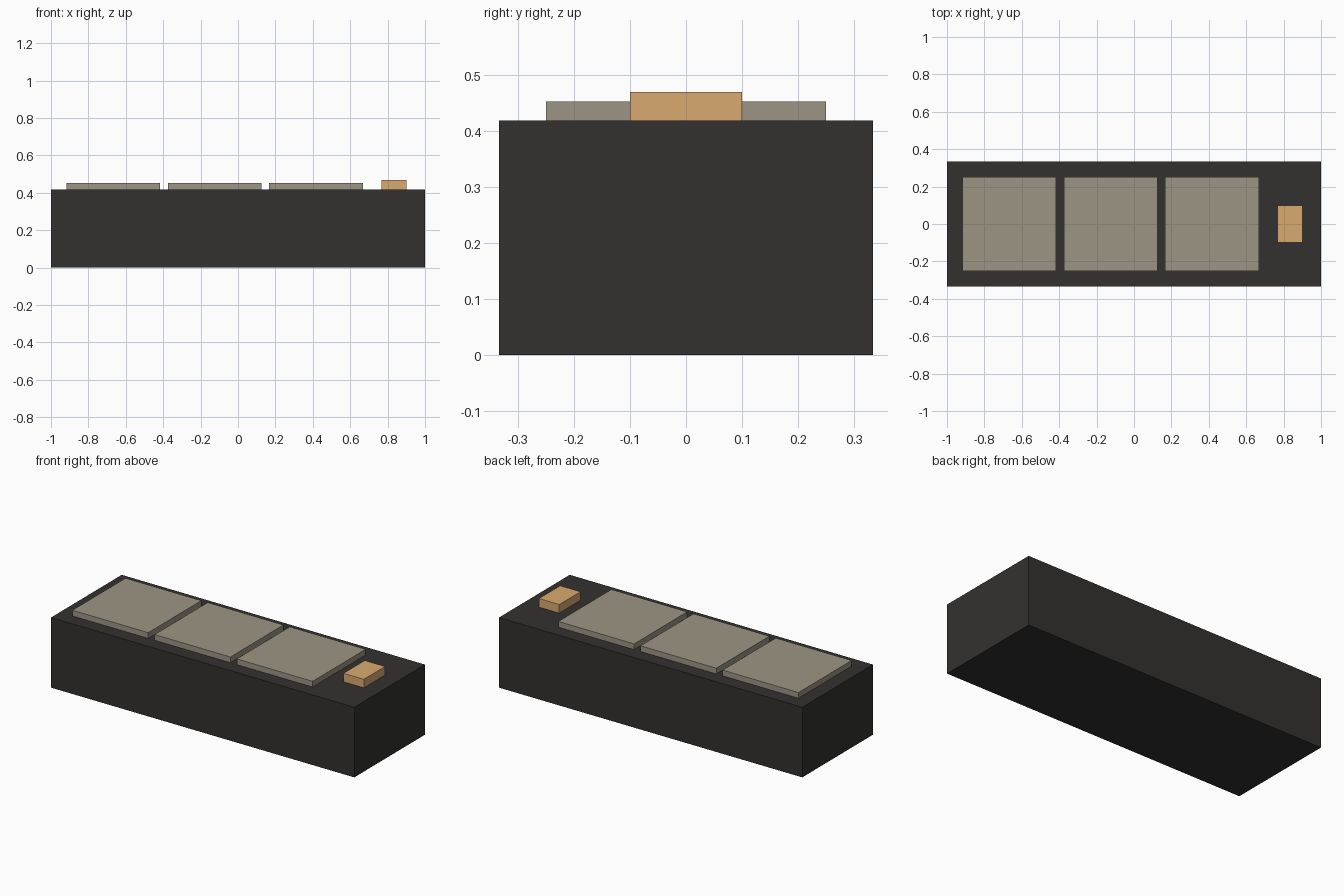
import bpy

if "Cube" in bpy.data.objects:
    bpy.data.objects.remove(bpy.data.objects["Cube"])


def material(name, color):
    m = bpy.data.materials.new(name)
    m.diffuse_color = (*color, 1)
    m.use_nodes = True
    m.node_tree.nodes["Principled BSDF"].inputs["Base Color"].default_value = m.diffuse_color
    return m


def box(name, x, y, z, mat):
    """Flat-sided box from (min, max) ranges."""
    spans = (x, y, z)
    bpy.ops.mesh.primitive_cube_add(size=1, location=[(a + b) / 2 for a, b in spans])
    ob = bpy.context.object
    ob.name = name
    ob.scale = [b - a for a, b in spans]
    bpy.ops.object.transform_apply(location=False, rotation=False, scale=True)
    ob.data.materials.append(mat)
    return ob


charcoal = material("charcoal", (0.033, 0.031, 0.029))
stone = material("stone", (0.33, 0.30, 0.23))
amber = material("amber", (0.70, 0.40, 0.16))

TOP = 0.418

# Main block
box("body", (-1, 1), (-0.333, 0.333), (0, TOP), charcoal)

# Three square pads in a row
for i in range(3):
    x0 = -0.917 + i * 0.542
    box(f"top_pad_{i + 1}", (x0, x0 + 0.5), (-0.25, 0.25), (TOP, 0.452), stone)

# Small raised block at the right end
box("end_block", (0.766, 0.9), (-0.1, 0.1), (TOP, 0.469), amber)
